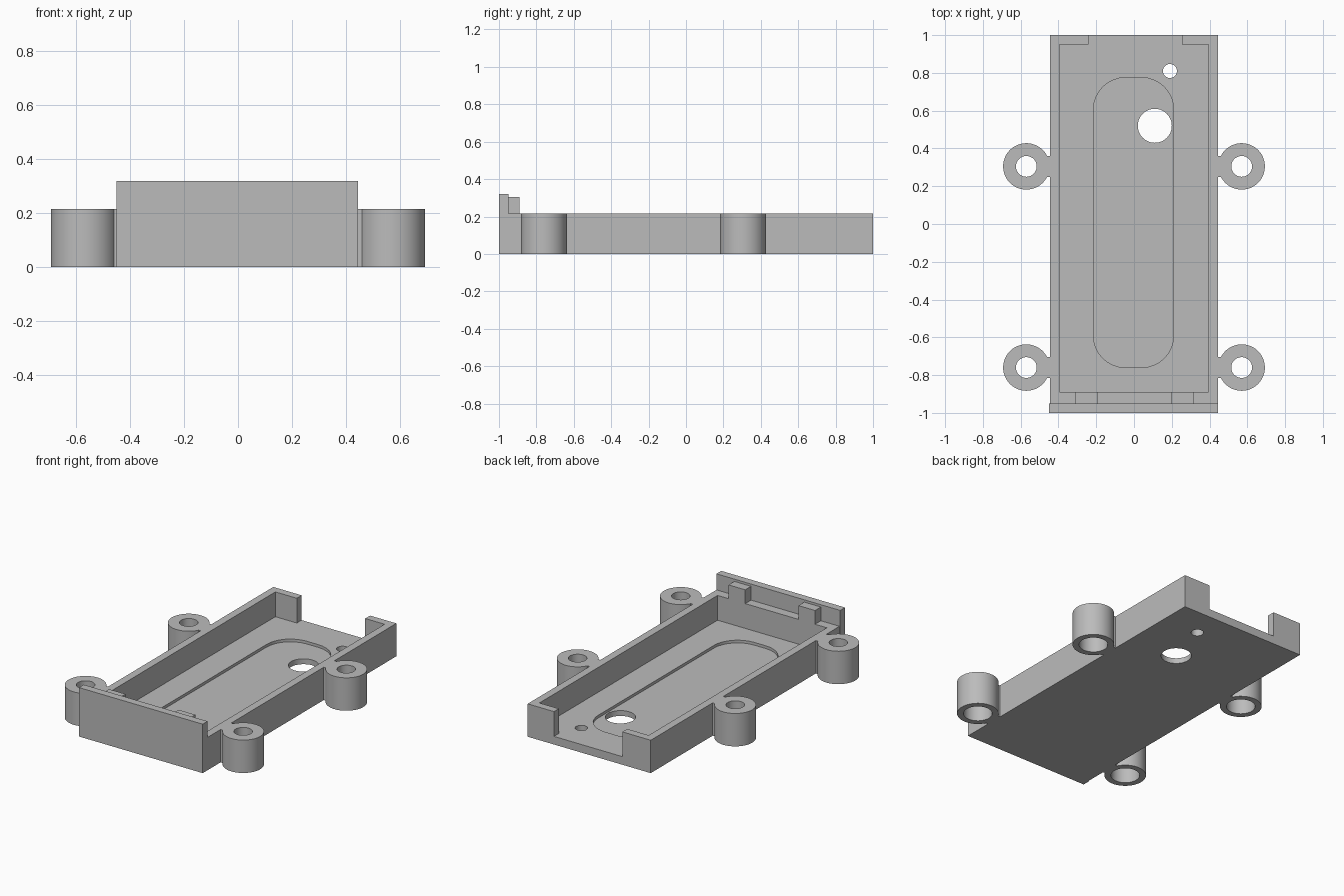
import bpy, bmesh, math
from mathutils import Vector

cube = bpy.data.objects.get("Cube")
if cube:
    bpy.data.objects.remove(cube, do_unlink=True)

GREY = (0.5, 0.5, 0.5, 1)
mat = bpy.data.materials.new("plain grey")
mat.use_nodes = True
mat.diffuse_color = GREY
mat.node_tree.nodes["Principled BSDF"].inputs["Base Color"].default_value = GREY

HEIGHT, FLOOR, POCKET = 0.215, 0.053, 0.035


def finish(name, bm, smooth=False):
    bmesh.ops.recalc_face_normals(bm, faces=bm.faces)
    me = bpy.data.meshes.new(name)
    bm.to_mesh(me)
    bm.free()
    me.materials.append(mat)
    ob = bpy.data.objects.new(name, me)
    bpy.context.collection.objects.link(ob)
    if smooth:
        shade(ob)
    return ob


def shade(ob):
    bpy.ops.object.select_all(action="DESELECT")
    ob.select_set(True)
    bpy.context.view_layer.objects.active = ob
    bpy.ops.object.shade_smooth_by_angle(angle=math.radians(30))


def prism(name, outline, z0, z1):
    bm = bmesh.new()
    face = bm.faces.new([bm.verts.new((x, y, z0)) for x, y in outline])
    up = bmesh.ops.extrude_face_region(bm, geom=[face])["geom"]
    bmesh.ops.translate(bm, vec=(0, 0, z1 - z0),
                        verts=[v for v in up if isinstance(v, bmesh.types.BMVert)])
    return finish(name, bm)


def box(name, x0, x1, y0, y1, z0, z1):
    return prism(name, [(x0, y0), (x1, y0), (x1, y1), (x0, y1)], z0, z1)


def circle(x, y, r, n=48):
    return [(x + r * math.cos(math.tau * i / n), y + r * math.sin(math.tau * i / n))
            for i in range(n)]


def rounded(x0, x1, y0, y1, r, n=8):
    pts = []
    corners = [(x1 - r, y1 - r), (x0 + r, y1 - r), (x0 + r, y0 + r), (x1 - r, y0 + r)]
    for k, (cx, cy) in enumerate(corners):
        for i in range(n + 1):
            a = math.pi / 2 * (k + i / n)
            pts.append((cx + r * math.cos(a), cy + r * math.sin(a)))
    return pts


def cut(ob, cutters):
    for c in cutters:
        c.hide_render = True
        m = ob.modifiers.new("cut", "BOOLEAN")
        m.operation, m.solver, m.object = "DIFFERENCE", "EXACT", c
    bpy.context.view_layer.update()
    deps = bpy.context.evaluated_depsgraph_get()
    me = bpy.data.meshes.new_from_object(ob.evaluated_get(deps))
    ob.modifiers.clear()
    ob.data = me
    for c in cutters:
        bpy.data.objects.remove(c, do_unlink=True)


# Open tray with a rear gap, a shallow floor pocket and two holes
tray = box("tray", -0.445, 0.445, -0.95, 1, 0, HEIGHT)
cut(tray, [
    box("cavity_cutter", -0.395, 0.395, -0.89, 0.95, FLOOR, 0.4),
    box("rear_gap_cutter", -0.24, 0.255, 0.9, 1.1, FLOOR, 0.4),
    prism("pocket_cutter", rounded(-0.215, 0.21, -0.76, 0.775, 0.17), POCKET, 0.3),
    prism("large_hole_cutter", circle(0.11, 0.52, 0.09), -0.1, 0.2),
    prism("small_hole_cutter", circle(0.19, 0.81, 0.037), -0.1, 0.2),
])
shade(tray)

# Tall front panel with two tabs behind it
box("front_panel", -0.45, 0.445, -1, -0.95, 0, 0.32)
box("right_tab", -0.31, -0.19, -0.95, -0.89, HEIGHT, 0.305)
box("left_tab", 0.195, 0.315, -0.95, -0.89, HEIGHT, 0.305)


# Counterbored screw bosses joined to the walls by short necks
def boss(name, x, y):
    bm = bmesh.new()
    outer, bore, wide, step = 0.123, 0.055, 0.085, 0.16
    profile = [(outer, 0), (outer, HEIGHT), (bore, HEIGHT), (bore, step), (wide, step), (wide, 0)]
    verts = [bm.verts.new((r, 0, z)) for r, z in profile]
    edges = [bm.edges.new((verts[i - 1], verts[i])) for i in range(len(verts))]
    bmesh.ops.spin(bm, geom=verts + edges, cent=(0, 0, 0), axis=(0, 0, 1),
                   angle=math.tau, steps=48)
    bmesh.ops.remove_doubles(bm, verts=bm.verts, dist=0.0001)
    bmesh.ops.translate(bm, vec=Vector((x, y, 0)), verts=bm.verts)
    finish(name, bm, smooth=True)


for side, s in (("left", 1), ("right", -1)):
    for end, y in (("front", -0.76), ("rear", 0.305)):
        boss(f"{end}_{side}_boss", s * 0.57, y)
        x0, x1 = sorted((s * 0.445, s * 0.462))
        box(f"{end}_{side}_neck", x0, x1, y - 0.055, y + 0.055, 0, HEIGHT)
